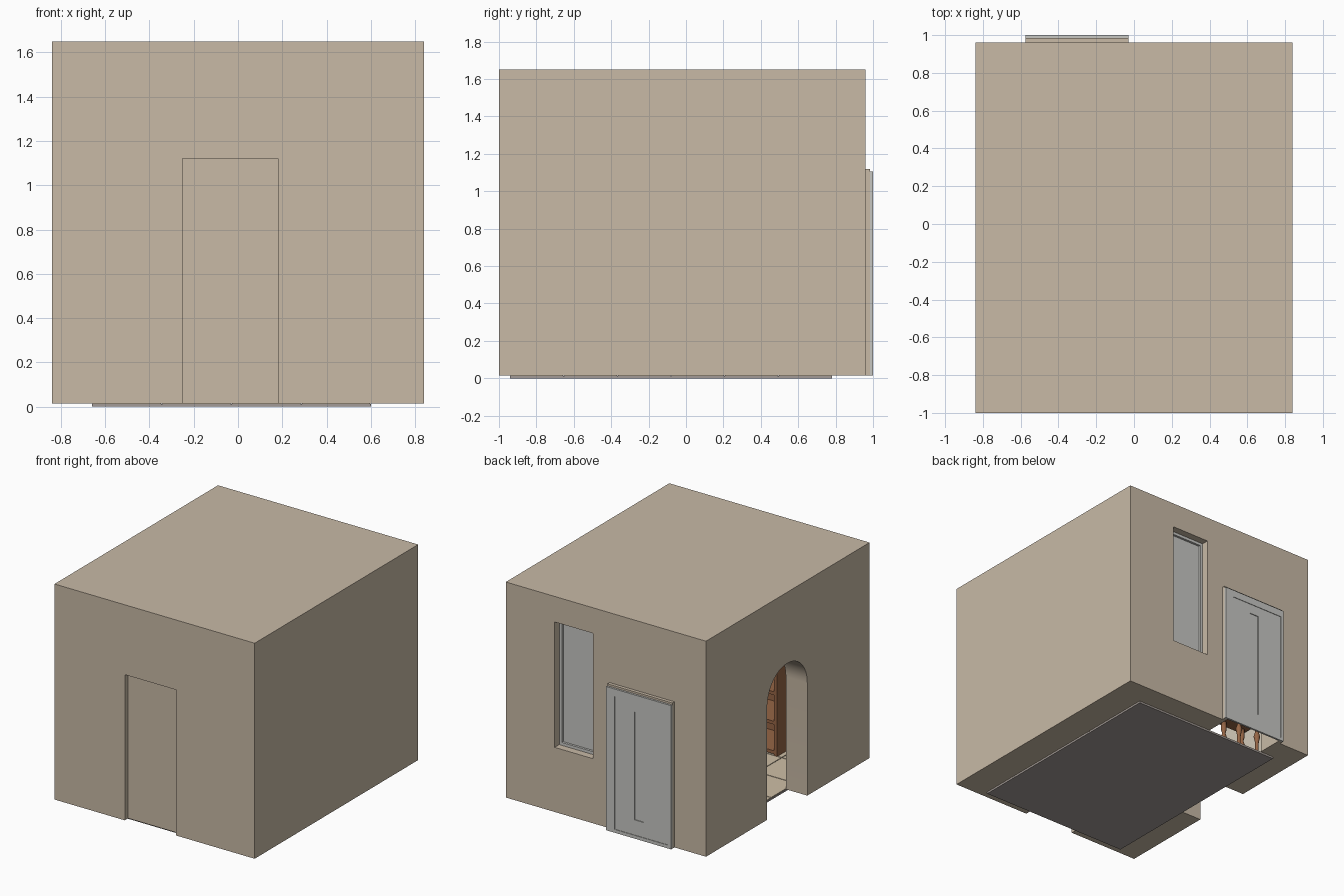
import bpy, bmesh, math
from mathutils import Vector

cube = bpy.data.objects.get("Cube")
if cube:
    bpy.data.objects.remove(cube, do_unlink=True)


def material(name, rgb):
    m = bpy.data.materials.new(name)
    m.use_nodes = True
    m.diffuse_color = (*rgb, 1)
    m.node_tree.nodes["Principled BSDF"].inputs["Base Color"].default_value = (*rgb, 1)
    return m


TAN = material("tan plaster", (0.58, 0.49, 0.38))
CREAM = material("cream interior", (0.66, 0.6, 0.5))
GREY = material("pale grey panel", (0.57, 0.57, 0.545))
SLAB = material("dark grey slab", (0.37, 0.33, 0.31))
TILE = material("beige tile", (0.62, 0.52, 0.38))
WOOD = material("brown wood", (0.3, 0.13, 0.06))


def finish(name, bm, mat):
    bmesh.ops.recalc_face_normals(bm, faces=bm.faces)
    me = bpy.data.meshes.new(name)
    bm.to_mesh(me)
    bm.free()
    ob = bpy.data.objects.new(name, me)
    bpy.context.collection.objects.link(ob)
    if mat:
        me.materials.append(mat)
    return ob


def box(name, x, y, z, mat=None):
    """Box from (min, max) pairs."""
    bm = bmesh.new()
    bmesh.ops.create_cube(bm, size=1)
    for v in bm.verts:
        v.co = Vector(r[0] if c < 0 else r[1] for c, r in zip(v.co, (x, y, z)))
    return finish(name, bm, mat)


def cut(ob, cutter):
    """Subtract the cutter and remove it."""
    mod = ob.modifiers.new("cut", 'BOOLEAN')
    mod.operation, mod.solver, mod.object = 'DIFFERENCE', 'EXACT', cutter
    cutter.hide_render = True
    graph = bpy.context.evaluated_depsgraph_get()
    me = bpy.data.meshes.new_from_object(ob.evaluated_get(graph))
    ob.modifiers.clear()
    ob.data = me
    bpy.data.objects.remove(cutter, do_unlink=True)


def arch_prism(name, y, spring, x):
    """Round-headed opening running along x."""
    mid, r = (y[0] + y[1]) / 2, (y[1] - y[0]) / 2
    pts = [(y[1], -0.1)]
    pts += [(mid + r * math.cos(math.pi * i / 24), spring + r * math.sin(math.pi * i / 24)) for i in range(25)]
    pts.append((y[0], -0.1))
    bm = bmesh.new()
    face = bm.faces.new([bm.verts.new((x[0], *p)) for p in pts])
    ext = bmesh.ops.extrude_face_region(bm, geom=[face])["geom"]
    bmesh.ops.translate(bm, vec=(x[1] - x[0], 0, 0), verts=[g for g in ext if isinstance(g, bmesh.types.BMVert)])
    return finish(name, bm, None)


def ring(name, x, y, z, w, mat, below=0.0):
    """Rectangular frame in the xz plane; below drops the hole through the sill."""
    ob = box(name, x, y, z, mat)
    hole_z = (z[0] + w - below, z[1] - w)
    cut(ob, box("hole", (x[0] + w, x[1] - w), (y[0] - 0.1, y[1] + 0.1), hole_z))
    return ob


# Room shell with its openings
BASE, TOP = 0.015, 1.65
RX, RY, CEIL = (-0.66, 0.60), (-0.94, 0.78), 1.56
WX, WZ = (0.11, 0.43), (0.505, 1.456)
DX, DZ = (-0.575, -0.03), (BASE, 1.12)
shell = box("room_shell", (-0.84, 0.84), (-1, 0.96), (BASE, TOP), TAN)
cut(shell, box("room", RX, RY, (-0.1, CEIL)))
cut(shell, box("front_recess", (-0.25, 0.18), (-1.1, -0.96), (-0.1, 1.12)))
cut(shell, box("window_hole", WX, (0.7, 1.1), WZ))
cut(shell, box("door_hole", (DX[0] + 0.03, DX[1] - 0.03), (0.7, 1.1), (-0.1, 1.09)))
cut(shell, arch_prism("arch", (-0.254, 0.227), 0.87, (-1, -0.5)))
if len(shell.data.materials) == 0:
    shell.data.materials.append(TAN)
shell.data.materials.append(CREAM)
for p in shell.data.polygons:
    inside = all(RX[0] - 0.001 < shell.data.vertices[i].co.x < RX[1] + 0.001 and
                 RY[0] - 0.001 < shell.data.vertices[i].co.y < RY[1] + 0.001 and
                 shell.data.vertices[i].co.z < CEIL + 0.001 for i in p.vertices)
    p.material_index = 1 if inside else 0
bpy.context.view_layer.objects.active = shell
shell.select_set(True)
bpy.ops.object.shade_smooth_by_angle(angle=math.radians(30))

# Floor slab and tiles
box("floor_slab", RX, RY, (0, 0.013), SLAB)
nx, ny, gap = 4, 6, 0.003
sx, sy = (RX[1] - RX[0]) / nx, (RY[1] - RY[0]) / ny
for i in range(nx):
    for j in range(ny):
        x, y = RX[0] + i * sx, RY[0] + j * sy
        box("floor_tile", (x + gap, x + sx - gap), (y + gap, y + sy - gap), (0.013, 0.018), TILE)

# Back door: frame, panel with shallow inset and long slot
ring("back_door_frame", DX, (0.955, 0.985), DZ, 0.03, TAN, below=0.1)
door = box("back_door", DX, (0.985, 1.0), (BASE, 1.105), GREY)
cut(door, box("inset", (-0.55, -0.1), (0.996, 1.1), (0.04, 1.05)))
cut(door, box("slot", (-0.34, -0.264), (0.99, 1.1), (0.155, 0.975)))

# Back window set deep in the wall
ring("window_frame", WX, (0.87, 0.905), WZ, 0.022, GREY)
box("window_pane", (WX[0] + 0.02, WX[1] - 0.02), (0.875, 0.888), (WZ[0] + 0.02, WZ[1] - 0.02), GREY)

# Bookcase against the front wall
BX, BY, BH = (-0.31, 0.2), (-0.935, -0.65), 0.95
for k, x in enumerate((BX[0], BX[1] - 0.025)):
    box("bookcase_side", (x, x + 0.025), BY, (0.018, BH), WOOD)
for k in range(5):
    z = 0.03 + k * (BH - 0.055) / 4
    box("bookcase_shelf", BX, BY, (z, z + 0.025), WOOD)
box("bookcase_back", BX, (BY[0], BY[0] + 0.015), (0.018, BH), WOOD)


# Side table with turned legs
def turned_leg(x, y):
    profile = [(0.012, 0.018), (0.02, 0.05), (0.012, 0.09), (0.014, 0.16),
               (0.024, 0.21), (0.012, 0.25), (0.02, 0.28), (0.02, 0.34)]
    bm = bmesh.new()
    verts = [bm.verts.new((r, 0, z)) for r, z in profile]
    edges = [bm.edges.new(e) for e in zip(verts, verts[1:])]
    bmesh.ops.spin(bm, geom=verts + edges, cent=(0, 0, 0), axis=(0, 0, 1), angle=math.tau, steps=12)
    bmesh.ops.remove_doubles(bm, verts=bm.verts, dist=0.0005)
    bmesh.ops.holes_fill(bm, edges=bm.edges)
    for f in bm.faces:
        f.smooth = True
    finish("table_leg", bm, WOOD).location = (x, y, 0)


for x in (-0.6, -0.43):
    for y in (0.5, 0.67):
        turned_leg(x, y)
box("table_top", (-0.64, -0.39), (0.46, 0.71), (0.34, 0.365), WOOD)
